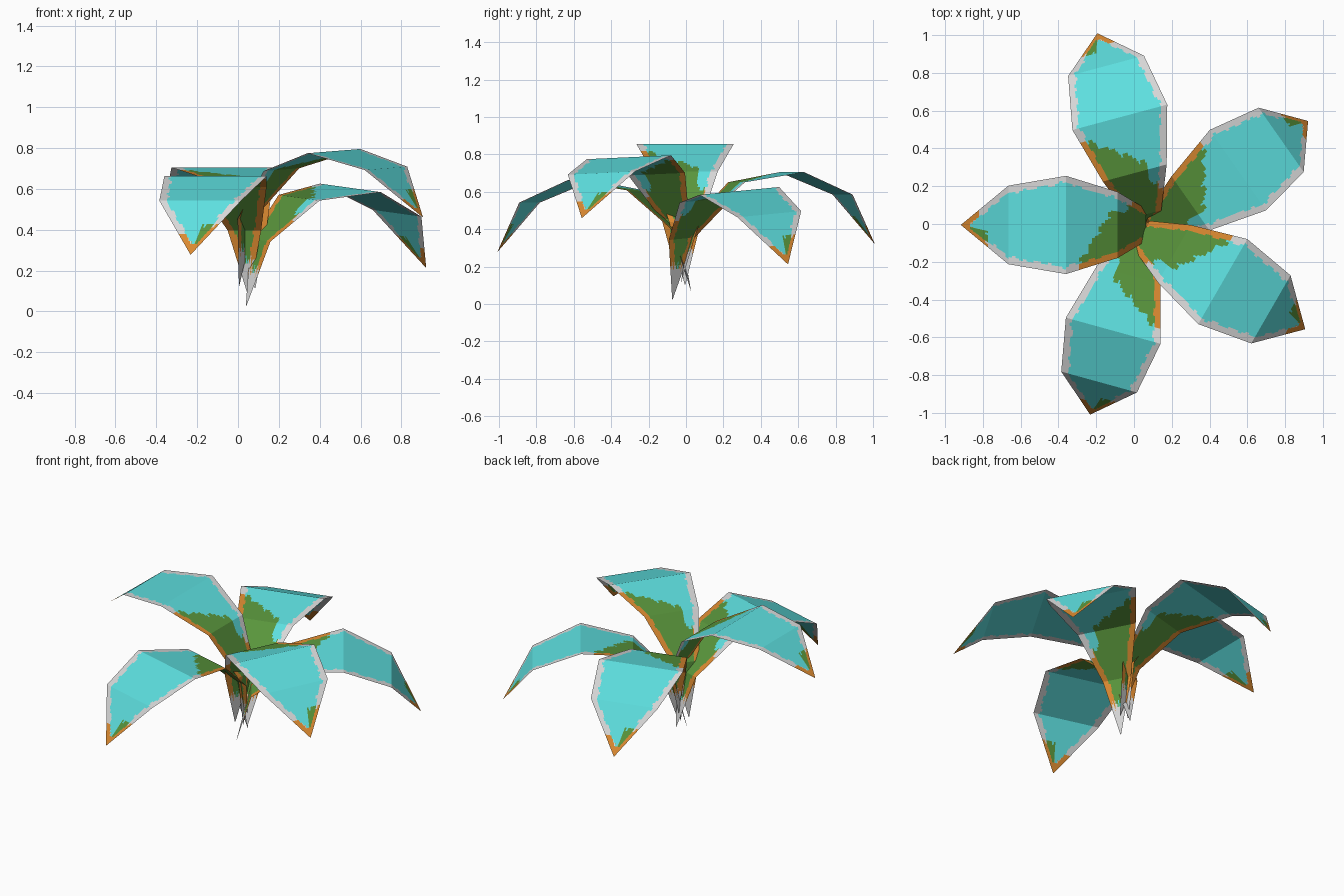
import bpy, bmesh, math
from mathutils import Vector

if "Cube" in bpy.data.objects:
    bpy.data.objects.remove(bpy.data.objects["Cube"])

# colours (linear)
def mat(name, rgb):
    m = bpy.data.materials.new(name)
    m.diffuse_color = (*rgb, 1)
    m.use_nodes = True
    m.node_tree.nodes["Principled BSDF"].inputs["Base Color"].default_value = m.diffuse_color
    return m

MATS = [mat("leaf_cyan", (0.11, 0.74, 0.74)),
        mat("leaf_green", (0.10, 0.30, 0.045)),
        mat("leaf_orange", (0.70, 0.25, 0.03)),
        mat("edge_grey", (0.68, 0.68, 0.68))]
CYAN, GREEN, ORANGE, GREY = range(4)

# leaf strip: half widths at the six rows, lengths of the five bent segments
HALF = [0.002, 0.085, 0.175, 0.26, 0.208, 0.002]
SEG = [0.335, 0.31, 0.31, 0.306, 0.317]
BEND = 33          # each segment dips this many degrees more than the last
ROWS, COLS = 16, 44

# patch colour from position along (t, 0 base - 5 tip) and across (s, left = 1)
def patch(t, s, w):
    d = (1 - abs(s)) * w
    n = 0.5 * math.sin(19 * t + 4 * s) + 0.5 * math.sin(31 * t - 9 * s + 1)
    m = 0.5 * math.sin(17 * s + 1) + 0.5 * math.sin(29 * s + 2 * t)
    base_end = 2.3 + 0.5 * s - (0.35 if s < -0.4 else 0) + 0.07 * m
    if t > 4.8 + 0.03 * m:
        return ORANGE
    if t > 4.45 + 0.04 * m and s > 0.25:
        return ORANGE if d < 0.022 else GREEN
    if t > 4.6 and s < -0.2 and d < 0.035:
        return ORANGE
    if 0.55 + 0.1 * m < t < base_end:
        return ORANGE if d < 0.034 + 0.006 * n else GREEN
    return GREY if d < 0.038 + 0.010 * n else CYAN

# one leaf, laid out from the middle of its widest row (row 3)
def leaf(name, mid, azimuth, slope, roll):
    a = math.radians(azimuth)
    out = Vector((math.cos(a), math.sin(a), 0))
    left = Vector((-math.sin(a), math.cos(a), roll))
    step = []
    for i, length in enumerate(SEG):
        e = math.radians(slope + BEND * (3 - i))
        step.append((out * math.cos(e) + Vector((0, 0, math.sin(e)))) * length)
    spine = [None] * 6
    spine[3] = Vector(mid)
    for i in (2, 1, 0):
        spine[i] = spine[i + 1] - step[i]
    for i in (3, 4):
        spine[i + 1] = spine[i] + step[i]

    def at(t):
        i = min(int(t), 4)
        f = t - i
        return spine[i].lerp(spine[i + 1], f), HALF[i] + (HALF[i + 1] - HALF[i]) * f

    bm = bmesh.new()
    grid = []
    for r in range(5 * ROWS + 1):
        c, w = at(r / ROWS)
        grid.append([bm.verts.new(c + left * w * (2 * k / COLS - 1)) for k in range(COLS + 1)])
    for r in range(5 * ROWS):
        t = (r + 0.5) / ROWS
        w = at(t)[1]
        for k in range(COLS):
            f = bm.faces.new((grid[r][k], grid[r + 1][k], grid[r + 1][k + 1], grid[r][k + 1]))
            f.material_index = patch(t, (2 * k + 1) / COLS - 1, w)
    me = bpy.data.meshes.new(name)
    bmesh.ops.recalc_face_normals(bm, faces=bm.faces)
    up = sum(f.normal.z * f.calc_area() for f in bm.faces)
    if up < 0:
        bmesh.ops.reverse_faces(bm, faces=bm.faces)
    bm.to_mesh(me)
    bm.free()
    for m in MATS:
        me.materials.append(m)
    ob = bpy.data.objects.new(name, me)
    bpy.context.collection.objects.link(ob)

# five leaves around the stem
leaf("leaf_back", (-0.075, 0.565, 0.705), 105, -23, 0.0)
leaf("leaf_right_back", (0.55, 0.285, 0.605), 35, -24, 0.08)
leaf("leaf_right_front", (0.47, -0.305, 0.785), -30, -16, 0.04)
leaf("leaf_front", (-0.11, -0.565, 0.662), 254.6, -23, 0.0)
leaf("leaf_left", (-0.36, -0.005, 0.855), 180, -5, 0.0)
